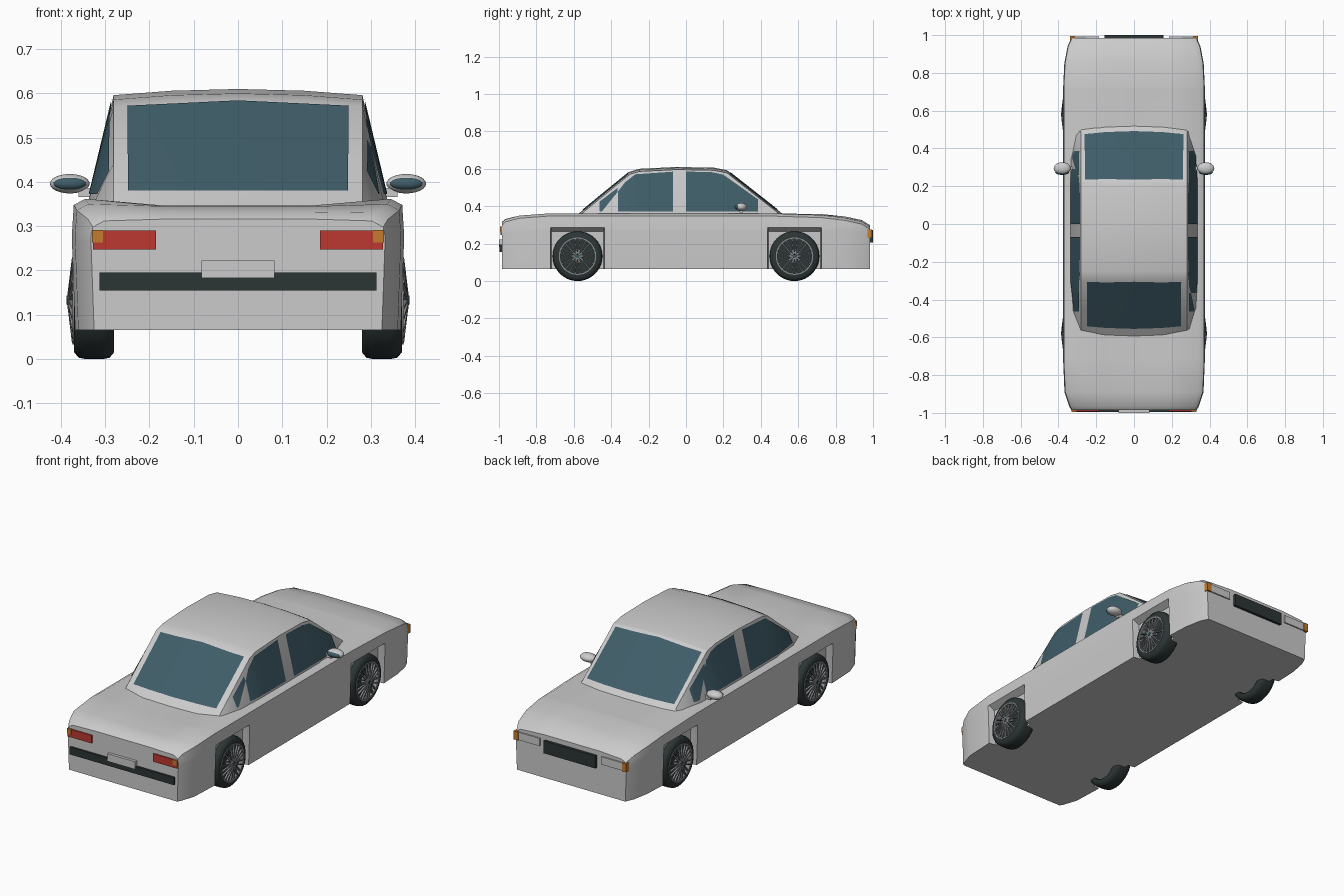
import bpy, bmesh, math
from mathutils import Matrix, Vector

if "Cube" in bpy.data.objects:
    bpy.data.objects.remove(bpy.data.objects["Cube"])


def material(name, rgb):
    m = bpy.data.materials.new(name)
    m.use_nodes = True
    m.diffuse_color = (*rgb, 1)
    m.node_tree.nodes["Principled BSDF"].inputs["Base Color"].default_value = (*rgb, 1)
    return m


PAINT = material("silver paint", (0.6, 0.6, 0.6))
GLASS = material("blue tinted glass", (0.05, 0.11, 0.14))
RUBBER = material("black rubber", (0.025, 0.035, 0.035))
ALLOY = material("grey alloy", (0.25, 0.26, 0.27))
RED = material("red lens", (0.5, 0.04, 0.03))
ORANGE = material("orange lens", (0.55, 0.2, 0.03))


def finish(name, bm, mat, angle=None, fix=True):
    if fix:
        bmesh.ops.recalc_face_normals(bm, faces=bm.faces[:])
    me = bpy.data.meshes.new(name)
    bm.to_mesh(me)
    bm.free()
    ob = bpy.data.objects.new(name, me)
    bpy.context.collection.objects.link(ob)
    me.materials.append(mat)
    if angle:
        bpy.ops.object.select_all(action='DESELECT')
        ob.select_set(True)
        bpy.context.view_layer.objects.active = ob
        bpy.ops.object.shade_smooth_by_angle(angle=math.radians(angle))
    return ob


def bridge(bm, rings):
    for a, b in zip(rings, rings[1:]):
        for i in range(len(a)):
            j = (i + 1) % len(a)
            bm.faces.new((a[i], a[j], b[j], b[i]))


def loft(name, stations, mat, angle):
    """Skin (y, half section) stations; sections run bottom centre to top centre."""
    bm = bmesh.new()
    rings = []
    for y, half in stations:
        full = half + [(-x, z) for x, z in reversed(half) if x > 0]
        rings.append([bm.verts.new((x, y, z)) for x, z in full])
    bridge(bm, rings)
    bm.faces.new(rings[0])
    bm.faces.new(rings[-1])
    return finish(name, bm, mat, angle)


def lathe(name, profile, centre, mat, n=40, closed=True):
    """Turn (x, radius) points about an axle along x."""
    bm = bmesh.new()
    rings = [[bm.verts.new((centre[0] + x, centre[1] + r * math.cos(k * math.tau / n),
                            centre[2] + r * math.sin(k * math.tau / n))) for k in range(n)]
             for x, r in profile]
    bridge(bm, rings + rings[:1] if closed else rings)
    if not closed:
        bm.faces.new(rings[0])
        bm.faces.new(rings[-1])
    return finish(name, bm, mat, 40)


def box(name, x, y, z, mat):
    bm = bmesh.new()
    size = [b - a for a, b in (x, y, z)]
    mid = [(a + b) / 2 for a, b in (x, y, z)]
    bmesh.ops.create_cube(bm, size=1, matrix=Matrix.Translation(mid) @ Matrix.Diagonal((*size, 1)))
    return finish(name, bm, mat)


def ellipsoid(name, centre, radii, mat):
    bm = bmesh.new()
    bmesh.ops.create_uvsphere(bm, u_segments=24, v_segments=12, radius=1,
                              matrix=Matrix.Translation(centre) @ Matrix.Diagonal((*radii, 1)))
    return finish(name, bm, mat, 60)


def pane(name, source, axes, outline, side_axis, side):
    """Cut a convex counter-clockwise outline out of a surface and lift it slightly."""
    bm = bmesh.new()
    bm.from_mesh(source.data)
    cuts = []
    for p, q in zip(outline, outline[1:] + outline[:1]):
        co, no = Vector(), Vector()
        co[axes[0]], co[axes[1]] = p
        no[axes[0]], no[axes[1]] = q[1] - p[1], p[0] - q[0]
        cuts.append((co, no))
    no = Vector()
    no[side_axis] = -side
    cuts.append((Vector(), no))
    for co, no in cuts:
        bmesh.ops.bisect_plane(bm, geom=bm.verts[:] + bm.edges[:] + bm.faces[:],
                               plane_co=co, plane_no=no, clear_outer=True)
    bm.normal_update()
    for v in bm.verts:
        v.co += v.normal * 0.003
    return finish(name, bm, GLASS, 30, fix=False)


# Lower body, with shallow pockets beside the wheels
AXLE, RADIUS, FLOOR = 0.58, 0.133, 0.065


def body_section(w, t, c, dent):
    a = 0.338 if dent else w
    z1, z2 = min(0.265, t - 0.05), min(0.285, t - 0.035)
    return [(0, FLOOR), (a - 0.007, FLOOR), (a, z1), (w, z2), (w - 0.004, t - 0.014),
            (w - 0.03, t), (0.17, c), (0, c)]


shape = [(-0.985, 0.332, 0.312, 0.316), (-0.965, 0.343, 0.33, 0.332), (-0.89, 0.368, 0.35, 0.345)]
for s in (-1, 1):
    a, b = s * AXLE - 0.145, s * AXLE + 0.145
    shape += [(y, 0.375, 0.362 if y < 0.6 else 0.353, 0.347 if y < 0 else 0.358)
              for y in (a, a + 0.006, b - 0.006, b)]
shape += [(0.85, 0.369, 0.338, 0.345), (0.94, 0.352, 0.318, 0.326), (0.985, 0.332, 0.29, 0.298)]
body = loft("body", [(y, body_section(w, t, c, abs(abs(y) - AXLE) < 0.142))
                     for y, w, t, c in shape], PAINT, 35)

# Cabin: y, roof height, half width at the base
cabin_shape = [(-0.63, 0.32, 0.24), (-0.575, 0.36, 0.295), (-0.46, 0.455, 0.332), (-0.3, 0.585, 0.342),
               (-0.25, 0.6, 0.342), (-0.05, 0.61, 0.342), (0.15, 0.606, 0.342), (0.22, 0.592, 0.342),
               (0.36, 0.482, 0.338), (0.49, 0.38, 0.31), (0.56, 0.325, 0.25)]
cabin = loft("cabin", [(y, [(0, 0.3), (b, 0.3), (b, min(0.34, t - 0.018)),
                            (min(0.281, b - 0.01), t - 0.014), (0.15, t - 0.004), (0, t)])
                       for y, t, b in cabin_shape], PAINT, 25)

# Windows
pane("rear_window", cabin, (0, 2), [(-0.248, 0.378), (0.248, 0.378), (0.25, 0.57), (0, 0.582),
                                    (-0.25, 0.57)], 1, -1)
pane("windscreen", cabin, (0, 2), [(-0.262, 0.38), (0.262, 0.38), (0.258, 0.57), (0, 0.582),
                                   (-0.258, 0.57)], 1, 1)
for s, side in ((1, "left"), (-1, "right")):
    pane(side + "_rear_door_window", cabin, (1, 2),
         [(-0.46, 0.372), (-0.07, 0.372), (-0.07, 0.584), (-0.27, 0.57), (-0.46, 0.425)], 0, s)
    pane(side + "_front_door_window", cabin, (1, 2),
         [(0, 0.372), (0.385, 0.372), (0.385, 0.435), (0.2, 0.568), (0.14, 0.581), (0, 0.585)], 0, s)


# Wheels
def wheel(name, s, y):
    c = (s * 0.325, y, RADIUS)
    tyre = [(-0.045, 0.1), (-0.045, 0.118), (-0.035, 0.13), (-0.02, RADIUS), (0.02, RADIUS),
            (0.035, 0.13), (0.045, 0.118), (0.046, 0.1), (0.04, 0.096), (-0.04, 0.096)]
    lathe(name + "_tyre", [(s * x, r) for x, r in tyre], c, RUBBER)
    lathe(name + "_back_disc", [(s * 0.015, 0.098), (s * 0.024, 0.098)], c, RUBBER, closed=False)
    rim = [(0.02, 0.1), (0.049, 0.1), (0.049, 0.092), (0.02, 0.092)]
    lathe(name + "_rim", [(s * x, r) for x, r in rim], c, ALLOY)
    lathe(name + "_hub", [(s * 0.02, 0.024), (s * 0.055, 0.024), (s * 0.06, 0.018)], c, ALLOY,
          20, closed=False)
    lathe(name + "_hub_cap", [(s * 0.058, 0.012), (s * 0.062, 0.01)], c, GLASS, 16, closed=False)
    bm = bmesh.new()
    for k in range(10):
        for lean in (-1, 1):
            bmesh.ops.create_cube(bm, size=1, matrix=(
                Matrix.Translation(c) @ Matrix.Rotation(k * math.tau / 10, 4, 'X')
                @ Matrix.Translation((s * 0.05, lean * 0.009, 0.056))
                @ Matrix.Rotation(-lean * 0.1, 4, 'X') @ Matrix.Rotation(-s * 0.12, 4, 'Y')
                @ Matrix.Diagonal((0.01, 0.006, 0.08, 1))))
    finish(name + "_spokes", bm, ALLOY)


for s, side in ((1, "left"), (-1, "right")):
    for y, end in ((AXLE, "front"), (-AXLE, "rear")):
        wheel(f"{side}_{end}_wheel", s, y)

    # Door mirrors
    ellipsoid(side + "_mirror_shell", (s * 0.38, 0.295, 0.396), (0.045, 0.032, 0.022), PAINT)
    ellipsoid(side + "_mirror_glass", (s * 0.38, 0.274, 0.396), (0.037, 0.014, 0.014), GLASS)
    box(side + "_mirror_arm", sorted((s * 0.32, s * 0.36)), (0.285, 0.305), (0.366, 0.386), PAINT)

    # Lamps
    def lamp(name, x0, x1, y, z, mat):
        box(f"{side}_{name}", sorted((s * x0, s * x1)), y, z, mat)
    lamp("tail_lamp", 0.185, 0.328, (-0.992, -0.98), (0.247, 0.29), RED)
    lamp("rear_indicator", 0.305, 0.33, (-0.995, -0.97), (0.263, 0.291), ORANGE)
    lamp("headlamp", 0.185, 0.312, (0.98, 0.992), (0.232, 0.274), PAINT)
    lamp("front_indicator", 0.312, 0.338, (0.965, 0.995), (0.23, 0.276), ORANGE)

# Bumper strip, number plate and grille
box("rear_bumper_strip", (-0.313, 0.313), (-0.996, -0.98), (0.155, 0.195), RUBBER)
box("rear_plate", (-0.083, 0.083), (-1.0, -0.98), (0.183, 0.222), PAINT)
box("front_grille", (-0.155, 0.155), (0.98, 1.0), (0.205, 0.272), RUBBER)
